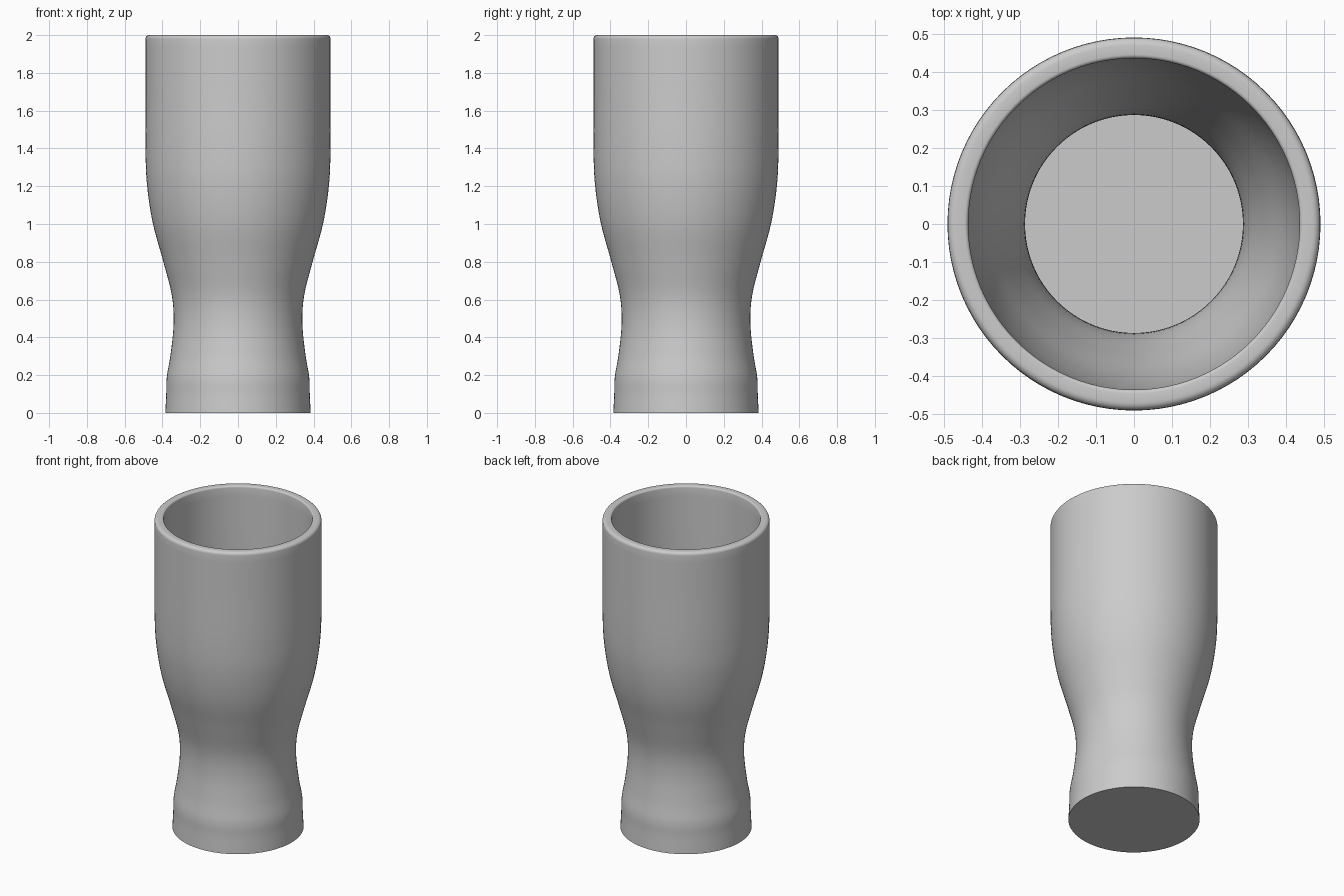
import bpy, bmesh, math
from mathutils import Vector

if "Cube" in bpy.data.objects:
    bpy.data.objects.remove(bpy.data.objects["Cube"])

SEGMENTS = 96
WALL = 0.054

# Outer silhouette control points: (radius, height)
CONTROL = [(0.385, 0.0), (0.380, 0.10), (0.377, 0.19), (0.357, 0.31), (0.341, 0.47),
           (0.350, 0.62), (0.395, 0.80), (0.450, 1.00), (0.481, 1.20),
           (0.490, 1.40), (0.490, 1.70), (0.490, 1.98)]


def smooth_curve(points, steps=6):
    """Catmull-Rom curve through the points."""
    p = [Vector(q) for q in points]
    p = [2 * p[0] - p[1]] + p + [2 * p[-1] - p[-2]]
    out = []
    for a, b, c, d in zip(p, p[1:], p[2:], p[3:]):
        for i in range(steps):
            t = i / steps
            out.append(0.5 * (2 * b + (c - a) * t + (2 * a - 5 * b + 4 * c - d) * t ** 2
                              + (3 * b - a - 3 * c + d) * t ** 3))
    return out + [p[-2]]


def offset(curve, dist):
    """Shift the curve inward along its normals."""
    out = []
    for i, p in enumerate(curve):
        t = (curve[min(i + 1, len(curve) - 1)] - curve[max(i - 1, 0)]).normalized()
        out.append(p + Vector((-t.y, t.x)) * dist)
    return out


def arc(cx, cz, r, start, end, n=5):
    return [Vector((cx + r * math.cos(a), cz + r * math.sin(a)))
            for a in (math.radians(start + (end - start) * i / n) for i in range(n + 1))]


def lathe(name, profile):
    bm = bmesh.new()
    verts = [bm.verts.new((p.x, 0, p.y)) for p in profile]
    edges = [bm.edges.new(e) for e in zip(verts, verts[1:])]
    bmesh.ops.spin(bm, geom=verts + edges, cent=(0, 0, 0), axis=(0, 0, 1),
                   angle=math.tau, steps=SEGMENTS, use_merge=True)
    bmesh.ops.remove_doubles(bm, verts=bm.verts, dist=1e-5)
    bmesh.ops.recalc_face_normals(bm, faces=bm.faces)
    mesh = bpy.data.meshes.new(name)
    bm.to_mesh(mesh)
    bm.free()
    obj = bpy.data.objects.new(name, mesh)
    bpy.context.collection.objects.link(obj)
    bpy.context.view_layer.objects.active = obj
    obj.select_set(True)
    bpy.ops.object.shade_smooth_by_angle(angle=math.radians(35))
    return obj


# Glass: flat base, outer wall, rounded rim, inner wall, inner floor
outer = smooth_curve(CONTROL)
inner = [p for p in offset(outer, WALL) if p.y > WALL + 0.005]
inner_floor = Vector((CONTROL[0][0] - WALL, WALL))
rim = arc(0.470, 1.98, 0.02, 0, 90) + arc(0.446, 1.99, 0.01, 90, 180, 4)
profile = ([Vector((0, 0))] + outer[:-1] + rim + inner[-2::-1]
           + [inner_floor, Vector((0, WALL))])
lathe("drinking_glass", profile)
